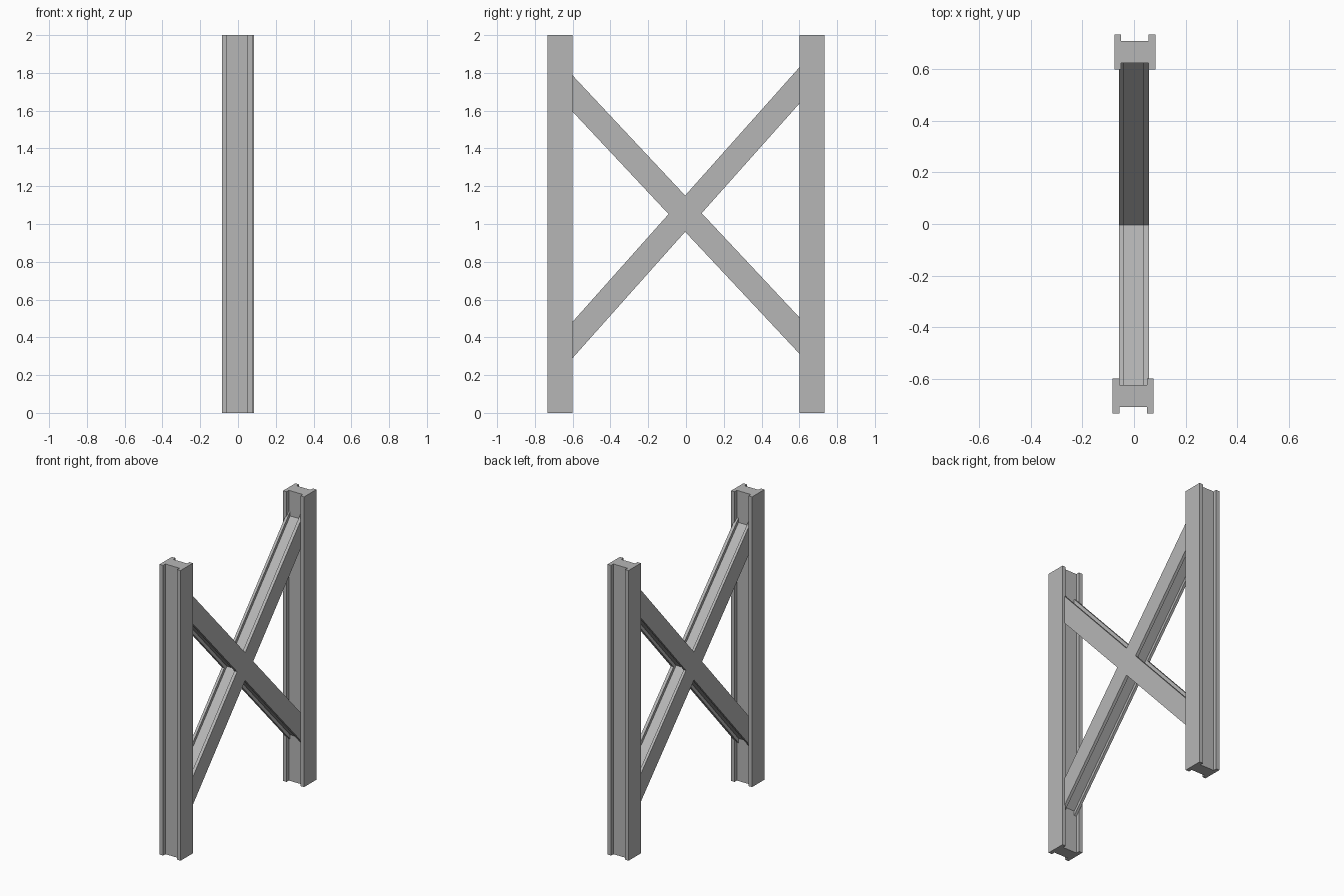
import bpy
import bmesh

cube = bpy.data.objects.get("Cube")
if cube:
    bpy.data.objects.remove(cube, do_unlink=True)

steel = bpy.data.materials.new("steel_grey")
steel.use_nodes = True
grey = (0.47, 0.47, 0.47, 1)
steel.diffuse_color = grey
steel.node_tree.nodes["Principled BSDF"].inputs["Base Color"].default_value = grey


def h_profile(x0, n0, n1, x1, half, web):
    """H section: outer edges x0/x1, channel from n0 to n1, cut down to the web."""
    return [(x0, -half), (n0, -half), (n0, -web), (n1, -web), (n1, -half), (x1, -half),
            (x1, half), (n1, half), (n1, web), (n0, web), (n0, half), (x0, half)]


def extrude(name, profile, place, start, end):
    """Sweep a profile from start to end; place maps (u, v, distance) to a point."""
    bm = bmesh.new()
    a, b = [[bm.verts.new(place(u, v, t)) for u, v in profile] for t in (start, end)]
    n = len(profile)
    bm.faces.new(a)
    bm.faces.new(b)
    for i in range(n):
        j = (i + 1) % n
        bm.faces.new((a[i], a[j], b[j], b[i]))
    bmesh.ops.recalc_face_normals(bm, faces=bm.faces)
    mesh = bpy.data.meshes.new(name)
    bm.to_mesh(mesh)
    bm.free()
    mesh.materials.append(steel)
    obj = bpy.data.objects.new(name, mesh)
    bpy.context.collection.objects.link(obj)
    return obj


# Upright posts, the back one turned half round
post = h_profile(-0.084, -0.057, 0.05, 0.076, 0.067, 0.042)
for name, s in (("front_post", 1), ("back_post", -1)):
    extrude(name, post, lambda u, v, t: (s * u, s * (v - 0.667), t), 0, 2)

# Diagonal braces, ending on the webs of the posts
brace = h_profile(-0.058, -0.04, 0.037, 0.058, 0.096, 0.065)


def diagonal(name, centre, slope):
    return extrude(name, brace, lambda u, v, t: (u, t, centre + slope * t + v), -0.627, 0.627)


cross = diagonal("cross_brace", 1.06, 1.122)
falling = diagonal("falling_brace", 1.05, -1.067)

# Weld the two braces into one crossing
weld = cross.modifiers.new("weld_crossing", 'BOOLEAN')
weld.operation = 'UNION'
weld.solver = 'EXACT'
weld.object = falling
bpy.context.view_layer.update()
joined = bpy.data.meshes.new_from_object(
    cross.evaluated_get(bpy.context.evaluated_depsgraph_get()))
cross.modifiers.clear()
cross.data = joined
bpy.data.objects.remove(falling, do_unlink=True)
